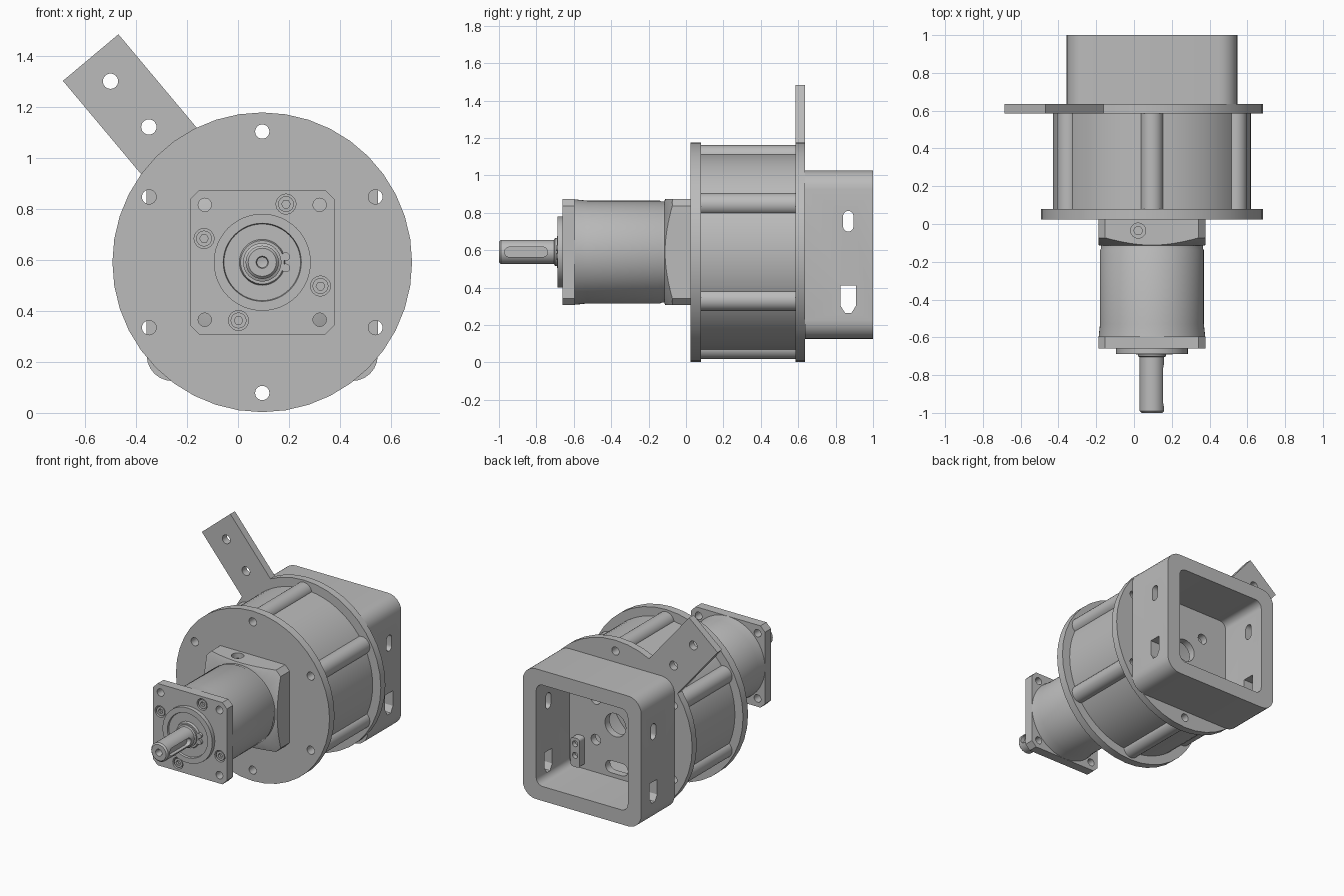
import bpy, bmesh
from math import sin, cos, pi, radians
from mathutils import Vector

cube = bpy.data.objects.get("Cube")
if cube:
    bpy.data.objects.remove(cube, do_unlink=True)

CX, CZ = 0.095, 0.59          # main axis position
BOLT_R = 0.512
grey = bpy.data.materials.new("metal_grey")
grey.use_nodes = True
COLOUR = (0.5, 0.5, 0.5, 1)
grey.diffuse_color = COLOUR
grey.node_tree.nodes["Principled BSDF"].inputs["Base Color"].default_value = COLOUR


def finish(name, bm):
    bmesh.ops.recalc_face_normals(bm, faces=bm.faces)
    mesh = bpy.data.meshes.new(name)
    bm.to_mesh(mesh)
    bm.free()
    mesh.materials.append(grey)
    obj = bpy.data.objects.new(name, mesh)
    bpy.context.collection.objects.link(obj)
    return obj


def solid(name, parts, axis="y"):
    """Prisms from (outline, start, end); outlines along y are relative to the main axis."""
    place = {"y": lambda u, v, d: (u + CX, d, v + CZ),
             "x": lambda u, v, d: (d, u, v),
             "z": lambda u, v, d: (u, v, d)}[axis]
    bm = bmesh.new()
    for pts, d0, d1 in parts:
        a = [bm.verts.new(place(u, v, d0)) for u, v in pts]
        b = [bm.verts.new(place(u, v, d1)) for u, v in pts]
        bm.faces.new(a)
        bm.faces.new(b[::-1])
        for i in range(len(a)):
            j = (i + 1) % len(a)
            bm.faces.new((a[i], b[i], b[j], a[j]))
    return finish(name, bm)


def lathe(name, profile, closed=False, steps=48):
    """Turn (radius, y) points around the main axis."""
    bm = bmesh.new()
    vs = [bm.verts.new((CX + r, y, CZ)) for r, y in profile]
    pairs = list(zip(vs, vs[1:])) + ([(vs[-1], vs[0])] if closed else [])
    edges = [bm.edges.new(p) for p in pairs]
    bmesh.ops.spin(bm, geom=vs + edges, cent=(CX, 0, CZ), axis=(0, 1, 0),
                   angle=2 * pi, steps=steps)
    bmesh.ops.remove_doubles(bm, verts=bm.verts, dist=1e-5)
    return finish(name, bm)


def combine(obj, tool, operation="DIFFERENCE"):
    mod = obj.modifiers.new("combine", "BOOLEAN")
    mod.operation, mod.solver, mod.object = operation, "EXACT", tool
    bpy.context.view_layer.objects.active = obj
    bpy.ops.object.modifier_apply(modifier=mod.name)
    bpy.data.objects.remove(tool, do_unlink=True)


def circle(r, u=0, v=0, n=24):
    return [(u + r * cos(2 * pi * i / n), v + r * sin(2 * pi * i / n)) for i in range(n)]


def rounded(w, h, r, u=0, v=0, n=6):
    """Rounded rectangle by half sizes; n=1 gives chamfered corners."""
    pts = []
    for k, (sx, sy) in enumerate(((1, 1), (-1, 1), (-1, -1), (1, -1))):
        for i in range(n + 1):
            a = pi / 2 * (k + i / n)
            pts.append((u + sx * (w - r) + r * cos(a), v + sy * (h - r) + r * sin(a)))
    return pts


bolt_spots = [(BOLT_R * cos(radians(a)), BOLT_R * sin(radians(a))) for a in range(30, 390, 60)]


def bolt_holes():
    return solid("cutter", [(circle(0.028, u, v), -0.2, 0.8) for u, v in bolt_spots])


# Drum: front flange, ribbed barrel, rear flange with torque arm
front_flange = solid("front_flange", [(circle(0.587, n=40), 0.025, 0.08)])
combine(front_flange, bolt_holes())

barrel = lathe("barrel", [(0.45, 0.08), (0.525, 0.08), (0.525, 0.585), (0.45, 0.585)], True, 64)
combine(barrel, solid("bosses", [(circle(0.06, u, v), 0.08, 0.585) for u, v in bolt_spots]), "UNION")
combine(barrel, bolt_holes())

rear_flange = solid("rear_flange", [(circle(0.587, n=40), 0.585, 0.635)])
along, across = Vector((-0.642, 0.766)), Vector((0.766, 0.642)) * 0.142
arm = [tuple(along * d + across * s) for d, s in ((0.5, -1), (1.047, -1), (1.047, 1), (0.5, 1))]
combine(rear_flange, solid("arm", [(arm, 0.585, 0.635)]), "UNION")
combine(rear_flange, bolt_holes())
openings = [circle(0.03, *(along * d)) for d in (0.692, 0.926)]
openings += [circle(0.08), rounded(0.085, 0.042, 0.041, -0.01, -0.295)]
openings += [circle(0.036, 0.15 * sx, 0.14 * sz) for sx in (-1, 1) for sz in (-1, 1)]
combine(rear_flange, solid("cutter", [(o, 0.5, 0.7) for o in openings]))

# Rear housing: open rounded box with slots through both side walls
housing = solid("rear_housing", [(rounded(0.4525, 0.45, 0.1, 0, -0.015), 0.635, 1.0)])
combine(housing, solid("cutter", [(rounded(0.35, 0.35, 0.05, 0, -0.015), 0.6, 1.1)]))
key_slot = [(0.825, 0.41), (0.91, 0.41), (0.91, 0.305), (0.885, 0.265), (0.85, 0.265), (0.825, 0.305)]
combine(housing, solid("cutter", [(rounded(0.0275, 0.055, 0.027, 0.8675, 0.755), -1, 1),
                                  (key_slot, -1, 1)], "x"))
bracket = solid("inner_bracket", [(rounded(0.035, 0.1, 0.02, 0.27, -0.24), 0.635, 0.69)])
combine(bracket, solid("cutter", [(circle(0.02, 0.27, v), 0.66, 0.8) for v in (-0.18, -0.26)]))

# Gearbox rear plate: square block turned down to a cone at its front
square = rounded(0.2825, 0.2825, 0.035, n=1)
rear_plate = solid("gearbox_rear_plate", [(square, -0.13, 0.025)])
combine(rear_plate, lathe("cone", [(0, -0.115), (0.275, -0.115), (0.42, -0.055), (0.42, 0.1), (0, 0.1)]),
        "INTERSECT")
combine(rear_plate, solid("cutter", [(circle(0.04, 0.022, -0.035), 0.82, 0.95)], "z"))
solid("clamp_screw", [(circle(0.024, 0.022, -0.035), 0.81, 0.845)], "z")

# Gearbox body, slightly flared towards the front plate
lathe("gearbox_body", [(0, -0.6), (0.2825, -0.6), (0.275, -0.53), (0.275, -0.14),
                       (0.27, -0.13), (0.27, -0.1), (0, -0.1)], steps=64)

# Gearbox front plate with corner holes and counterbored screws
front_plate = solid("gearbox_front_plate", [(square, -0.66, -0.595)])
corners = [(0.225 * sx, 0.225 * sz) for sx in (-1, 1) for sz in (-1, 1)]
screws = [(0.093, 0.228), (-0.228, 0.093), (0.228, -0.093), (-0.093, -0.228)]
combine(front_plate, solid("cutter", [(circle(0.026, u, v), -0.7, -0.5) for u, v in corners]
                           + [(circle(0.039, u, v), -0.7, -0.625) for u, v in screws]))
heads = solid("plate_screws", [(circle(0.031, u, v), -0.655, -0.62) for u, v in screws])
combine(heads, solid("cutter", [(circle(0.017, u, v, 6), -0.7, -0.635) for u, v in screws]))

# Pilot ring, retaining clip and output shaft
lathe("pilot_ring", [(0, -0.65), (0.19, -0.65), (0.19, -0.688), (0.153, -0.688), (0.15, -0.675),
                     (0.09, -0.675), (0.085, -0.69), (0, -0.69)])
solid("clip_lugs", [(circle(0.017, 0.092, v, 12), -0.692, -0.67) for v in (-0.022, 0.022)])
shaft = lathe("output_shaft", [(0, -0.65), (0.075, -0.65), (0.075, -0.7), (0.065, -0.705),
                               (0.065, -0.99), (0.055, -1), (0.024, -1), (0.02, -0.99), (0.02, -0.93),
                               (0, -0.925)])
combine(shaft, solid("cutter", [(rounded(0.115, 0.0265, 0.026, -0.855, CZ), CX + 0.035, CX + 0.2)], "x"))

# Smooth the round walls and keep the edges sharp
bpy.ops.object.select_all(action="DESELECT")
for obj in bpy.context.collection.objects:
    if obj.type == "MESH":
        obj.select_set(True)
        bpy.context.view_layer.objects.active = obj
bpy.ops.object.shade_smooth_by_angle(angle=radians(30))
